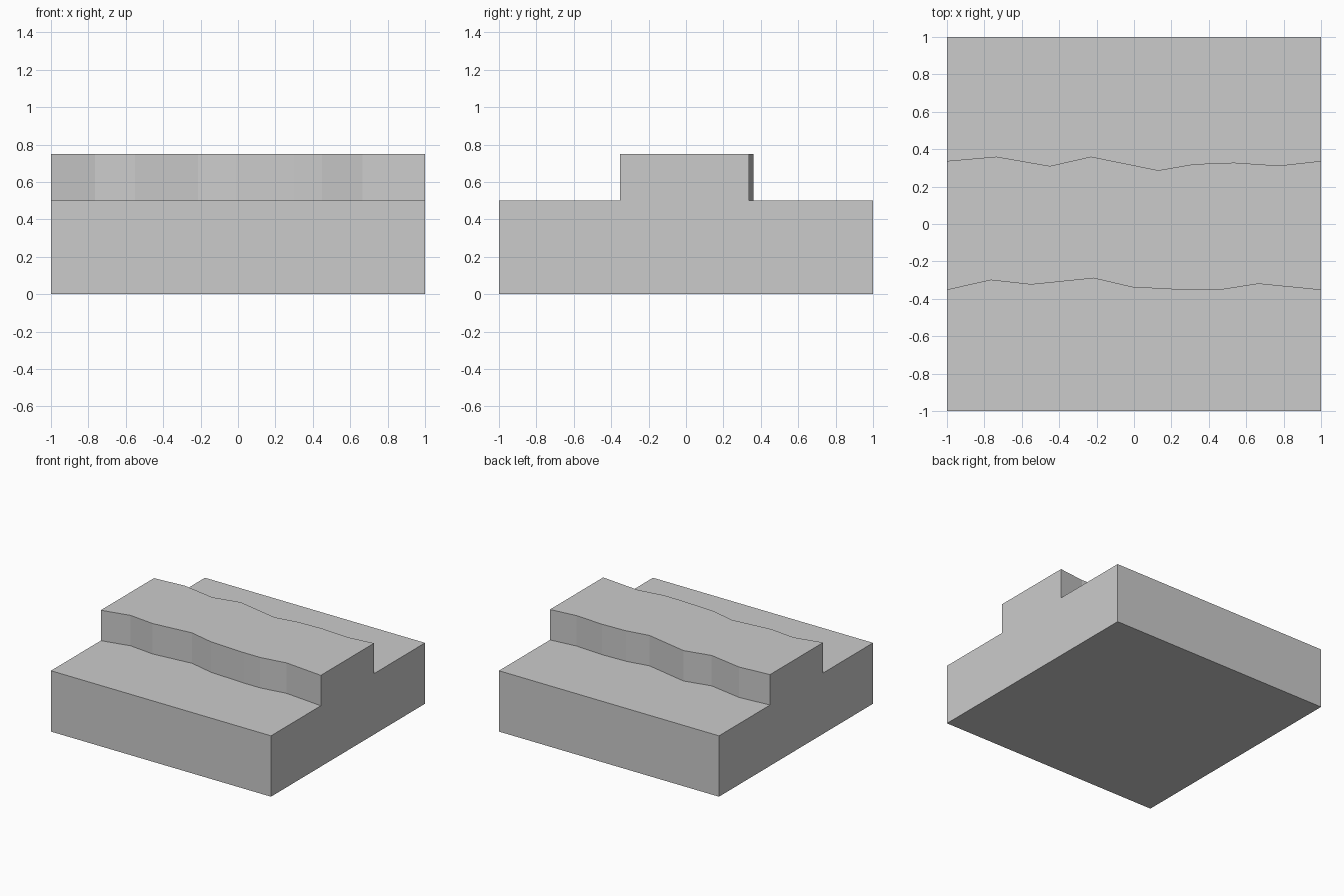
import bpy
import bmesh

if "Cube" in bpy.data.objects:
    bpy.data.objects.remove(bpy.data.objects["Cube"])

LEDGE_Z, TOP_Z = 0.5, 0.75

# Wavy outlines of the raised strip (x, y), left to right
FRONT_EDGE = [(-1, -0.353), (-0.765, -0.30), (-0.55, -0.324), (-0.215, -0.29),
              (-0.01, -0.338), (0.30, -0.354), (0.45, -0.354), (0.665, -0.32), (1, -0.353)]
BACK_EDGE = [(-1, 0.337), (-0.735, 0.36), (-0.45, 0.31), (-0.23, 0.36), (0.13, 0.287),
             (0.32, 0.32), (0.535, 0.328), (0.775, 0.312), (1, 0.337)]

bm = bmesh.new()


def rail(points, z):
    """A row of vertices at height z."""
    return [bm.verts.new((x, y, z)) for x, y in points]


# Rails in order around the cross-section, from bottom front to bottom back
front, back = [(-1, -1), (1, -1)], [(-1, 1), (1, 1)]
rails = [rail(front, 0), rail(front, LEDGE_Z),
         rail(FRONT_EDGE, LEDGE_Z), rail(FRONT_EDGE, TOP_Z),
         rail(BACK_EDGE, TOP_Z), rail(BACK_EDGE, LEDGE_Z),
         rail(back, LEDGE_Z), rail(back, 0)]

# Walls become one quad per segment, horizontal levels one face each
for i, a in enumerate(rails):
    b = rails[(i + 1) % len(rails)]
    if len(a) == len(b) and i in (2, 4):
        for j in range(len(a) - 1):
            bm.faces.new((a[j], a[j + 1], b[j + 1], b[j]))
    else:
        bm.faces.new(a + b[::-1])

# Stepped end faces
bm.faces.new([r[0] for r in rails])
bm.faces.new([r[-1] for r in rails])
bmesh.ops.recalc_face_normals(bm, faces=bm.faces[:])

mesh = bpy.data.meshes.new("stepped_block")
bm.to_mesh(mesh)
bm.free()
block = bpy.data.objects.new("stepped_block", mesh)
bpy.context.collection.objects.link(block)
